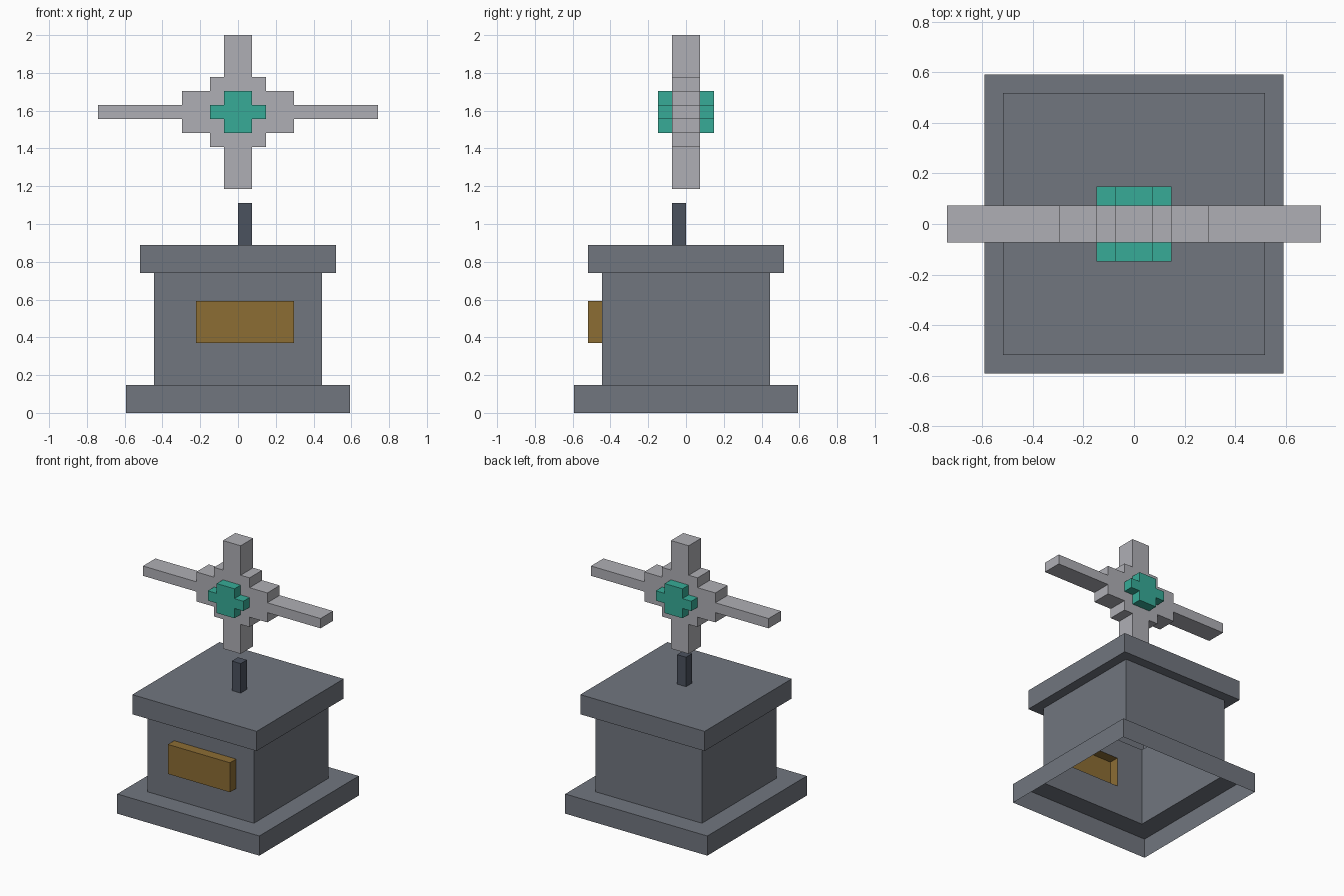
import bpy
import bmesh
from itertools import product
from mathutils import Vector

if "Cube" in bpy.data.objects:
    bpy.data.objects.remove(bpy.data.objects["Cube"])

UNIT = 2 / 27  # size of one building block


def material(name, rgb):
    """Flat material from an sRGB colour."""
    linear = [((c / 255 + 0.055) / 1.055) ** 2.4 for c in rgb] + [1.0]
    mat = bpy.data.materials.new(name)
    mat.use_nodes = True
    mat.diffuse_color = linear
    mat.node_tree.nodes["Principled BSDF"].inputs["Base Color"].default_value = linear
    return mat


stone = material("slate stone", (113, 118, 127))
dark = material("dark slate", (75, 82, 95))
bronze = material("bronze", (140, 109, 52))
silver = material("light grey", (175, 175, 181))
teal = material("teal", (55, 171, 151))


def block(x, y, z):
    """All grid cells within the given x, y and z ranges."""
    return set(product(range(*x), range(*y), range(*z)))


def square(half, z):
    return block((-half, half), (-half, half), z)


# Blades step outwards from a tall, thin upright to a wide bar
blades = set()
for half, z in ((1, (16, 27)), (2, (19, 24)), (4, (20, 23)), (10, (21, 22))):
    blades |= block((-half, half), (-1, 1), z)

# The gem is a small cross that pokes out of both sides of the blades
gem = block((-1, 1), (-2, 2), (20, 23)) | block((-2, 2), (-2, 2), (21, 22))

parts = {
    "base": (square(8, (0, 2)), stone),
    "pedestal_body": (square(6, (2, 10)), stone),
    "pedestal_cap": (square(7, (10, 12)), stone),
    "post": (block((0, 1), (-1, 0), (12, 15)), dark),
    "plaque": (block((-3, 4), (-7, -6), (5, 8)), bronze),
    "floating_star": (blades - gem, silver),
    "star_gem": (gem, teal),
}
# Cells whose shared faces are left out; the underside stays open
filled = set().union(*(cells for cells, _ in parts.values()))
filled |= square(8, (-1, 0))


def build(name, cells, mat):
    """Outer skin of a group of cells, with flat areas merged."""
    bm = bmesh.new()
    corners = {}
    for cell in sorted(cells):
        for axis, side in product(range(3), (0, 1)):
            neighbour = list(cell)
            neighbour[axis] += 2 * side - 1
            if tuple(neighbour) in filled:
                continue
            u, v = (axis + 1) % 3, (axis + 2) % 3
            ring = []
            for du, dv in ((0, 0), (1, 0), (1, 1), (0, 1)):
                p = list(cell)
                p[axis] += side
                p[u] += du
                p[v] += dv
                key = tuple(p)
                if key not in corners:
                    corners[key] = bm.verts.new(Vector(key) * UNIT)
                ring.append(corners[key])
            bm.faces.new(ring if side else ring[::-1])
    bmesh.ops.dissolve_limit(bm, angle_limit=0.02, verts=bm.verts, edges=bm.edges)
    mesh = bpy.data.meshes.new(name)
    bm.to_mesh(mesh)
    bm.free()
    mesh.materials.append(mat)
    bpy.context.scene.collection.objects.link(bpy.data.objects.new(name, mesh))


for part, (cells, mat) in parts.items():
    build(part, cells, mat)
